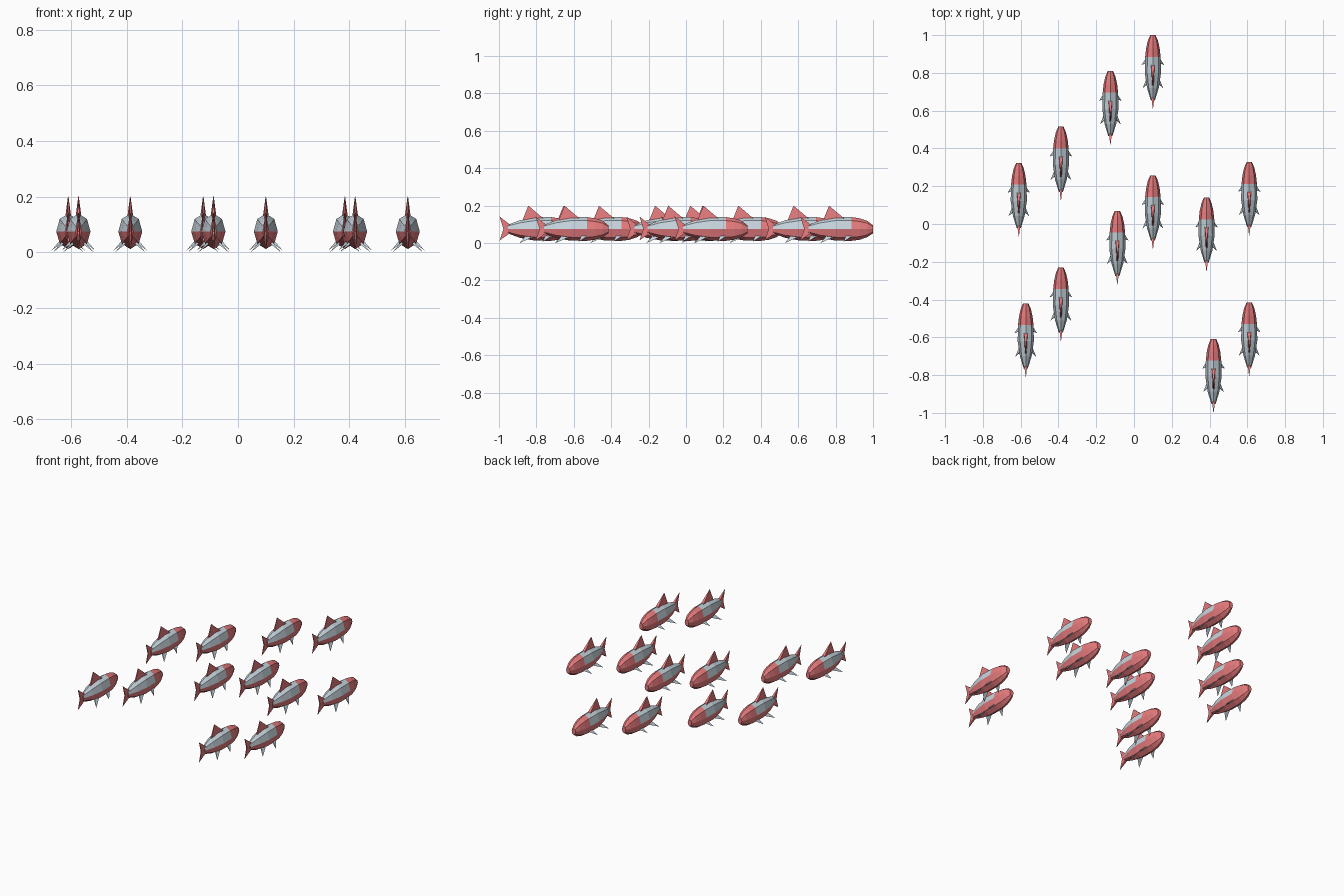
import bpy, bmesh, math

if "Cube" in bpy.data.objects:
    bpy.data.objects.remove(bpy.data.objects["Cube"])


def material(name, rgb):
    m = bpy.data.materials.new(name)
    m.diffuse_color = (*rgb, 1)
    m.use_nodes = True
    m.node_tree.nodes["Principled BSDF"].inputs["Base Color"].default_value = m.diffuse_color
    return m


RED = material("red", (0.8, 0.2, 0.21))
GREY = material("blue_grey", (0.57, 0.66, 0.72))


def finish(bm, name, mats):
    bmesh.ops.recalc_face_normals(bm, faces=bm.faces)
    me = bpy.data.meshes.new(name)
    bm.to_mesh(me)
    bm.free()
    for m in mats:
        me.materials.append(m)
    return me


# Body: octagonal rings (distance behind nose, low z, high z, half width)
RINGS = [(0.0, 0.052, 0.095, 0.014), (0.03, 0.032, 0.119, 0.027),
         (0.07, 0.018, 0.132, 0.036), (0.115, 0.012, 0.139, 0.041),
         (0.2, 0.013, 0.139, 0.043), (0.28, 0.028, 0.122, 0.031),
         (0.345, 0.052, 0.098, 0.011)]


def body_mesh():
    bm = bmesh.new()
    rings = []
    for d, lo, hi, w in RINGS:
        ring = []
        for i in range(8):
            a = i * math.pi / 4
            s = math.sin(a)
            z = 0.075 + s * ((hi - 0.075) if s > 0 else (0.075 - lo))
            ring.append(bm.verts.new((w * math.cos(a), -d, z)))
        rings.append(ring)
    for k in range(len(rings) - 1):
        for i in range(8):
            j = (i + 1) % 8
            f = bm.faces.new((rings[k][i], rings[k][j], rings[k + 1][j], rings[k + 1][i]))
            # red head and belly, grey back
            f.material_index = 0 if k < 3 or i >= 4 else 1
    bm.faces.new(rings[0])
    bm.faces.new(rings[-1])
    return finish(bm, "body", [RED, GREY])


# Vertical fin: outline of (distance, z, half thickness), mirrored across x = 0
def upright_fin(name, outline):
    bm = bmesh.new()
    sides = [[bm.verts.new((s * t, -d, z)) for d, z, t in outline] for s in (1, -1)]
    n = len(outline)
    for side in sides:
        bm.faces.new(side)
    for i in range(n):
        j = (i + 1) % n
        bm.faces.new((sides[0][i], sides[0][j], sides[1][j], sides[1][i]))
    return finish(bm, name, [RED])


# Pair of thin pointed side fins: front root, rear root and tip
def side_fins(name, front, rear, tip):
    bm = bmesh.new()
    for s in (1, -1):
        def v(p, dx=0, dz=0):
            return bm.verts.new((s * (p[0] + dx), -p[1], p[2] + dz))
        a, b, t = v(front), v(rear, 0.003, 0.004), v(tip)
        c = v(rear, -0.003, -0.004)
        for tri in ((a, b, t), (a, t, c), (b, c, t), (a, c, b)):
            bm.faces.new(tri)
    return finish(bm, name, [GREY])


parts = [
    body_mesh(),
    upright_fin("dorsal_fin", [(0.155, 0.132, 0.010), (0.235, 0.2, 0.001),
                               (0.268, 0.118, 0.004)]),
    upright_fin("tail_fin", [(0.322, 0.09, 0.009), (0.389, 0.142, 0.001),
                             (0.368, 0.075, 0.003), (0.389, 0.014, 0.001),
                             (0.322, 0.06, 0.009)]),
    side_fins("pectoral_fins", (0.028, 0.108, 0.04), (0.030, 0.145, 0.035),
              (0.060, 0.158, 0.007)),
    side_fins("pelvic_fins", (0.024, 0.205, 0.035), (0.020, 0.25, 0.034),
              (0.055, 0.282, 0.0)),
]

# School: nose position (x, y) of every fish
SCHOOL = [(0.10, 1.0), (-0.125, 0.81), (-0.387, 0.515), (-0.61, 0.323),
          (0.10, 0.258), (-0.088, 0.07), (0.384, 0.14), (0.61, 0.328),
          (-0.387, -0.23), (-0.573, -0.42), (0.421, -0.608), (0.61, -0.415)]

for n, (x, y) in enumerate(SCHOOL, 1):
    for me in parts:
        ob = bpy.data.objects.new(f"fish_{n}_{me.name}", me)
        ob.location = (x, y, 0)
        bpy.context.collection.objects.link(ob)
